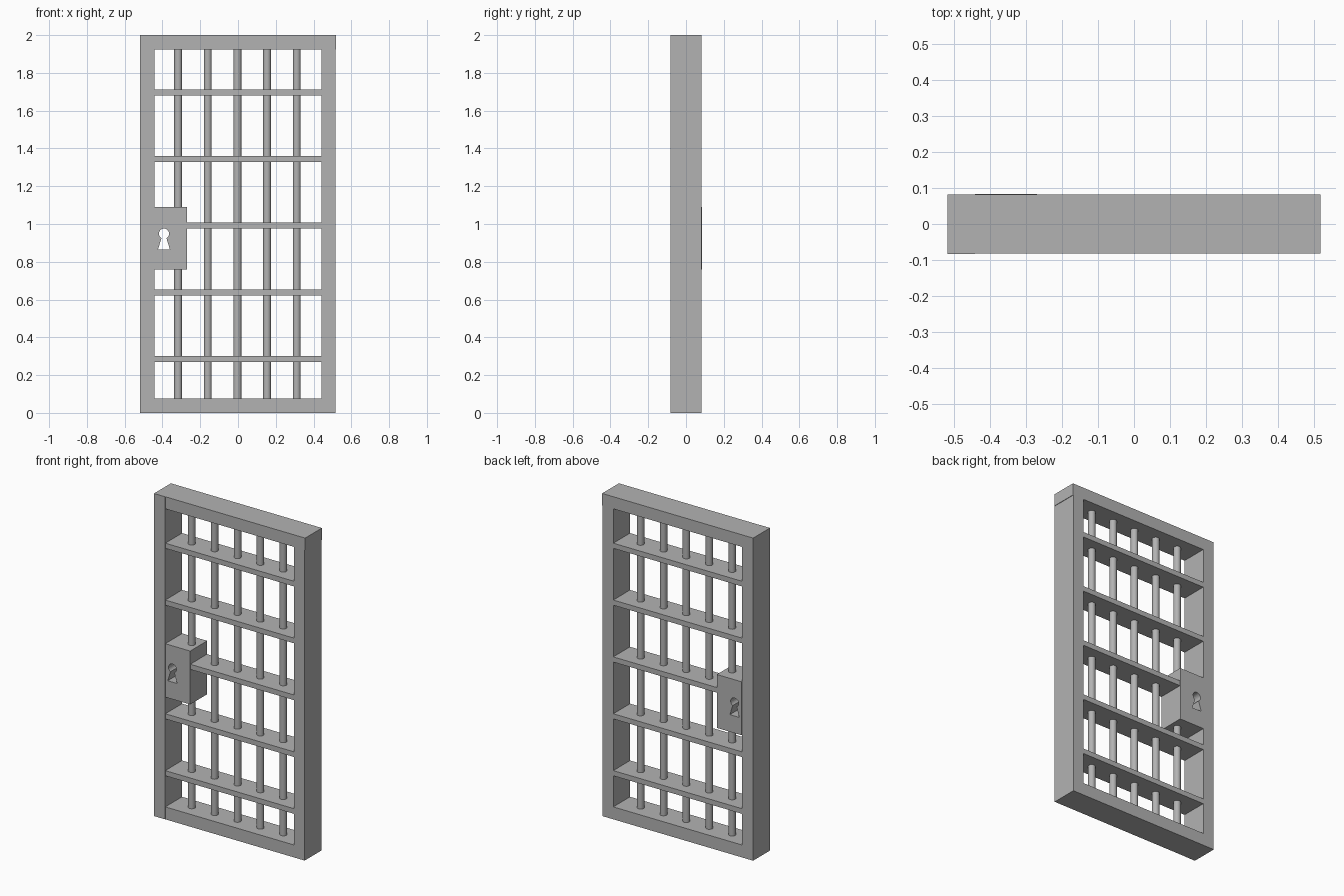
import bpy, bmesh, math

if "Cube" in bpy.data.objects:
    bpy.data.objects.remove(bpy.data.objects["Cube"])

steel = bpy.data.materials.new("grey steel")
steel.diffuse_color = (0.45, 0.45, 0.45, 1)
steel.use_nodes = True
steel.node_tree.nodes["Principled BSDF"].inputs["Base Color"].default_value = steel.diffuse_color


def add_object(name, bm):
    mesh = bpy.data.meshes.new(name)
    bmesh.ops.recalc_face_normals(bm, faces=bm.faces)
    bm.to_mesh(mesh)
    bm.free()
    mesh.materials.append(steel)
    obj = bpy.data.objects.new(name, mesh)
    bpy.context.collection.objects.link(obj)
    return obj


def box(name, x0, x1, y0, y1, z0, z1):
    bm = bmesh.new()
    bmesh.ops.create_cube(bm, size=1)
    for v in bm.verts:
        v.co.x = x1 if v.co.x > 0 else x0
        v.co.y = y1 if v.co.y > 0 else y0
        v.co.z = z1 if v.co.z > 0 else z0
    return add_object(name, bm)


W, IN, D = 0.518, 0.441, 0.082     # outer half width, opening half width, half depth
LOW, HIGH = 0.077, 1.925           # opening bottom and top

# Outer frame: left stile stands slightly proud, top rail caps the right stile
box("left_stile", -W, -IN, -D - 0.001, D, 0, 2)
box("right_stile", IN, W - 0.003, -D, D, 0, HIGH)
box("top_rail", -IN, W, -D, D, HIGH, 2)
box("bottom_rail", -IN, IN, -D, D, 0, LOW)
box("right_stile_foot", IN, W - 0.003, -D, D, 0, LOW)

# Flat cross bars, full depth of the frame; the middle one stops at the lock
for i in range(5):
    z = 0.286 + i * 0.3525
    left = -0.27 if i == 2 else -IN
    box(f"cross_bar_{i + 1}", left, IN, -D, D, z - 0.016, z + 0.016)

# Round upright bars
for i in range(5):
    bpy.ops.mesh.primitive_cylinder_add(
        vertices=32, radius=0.021, depth=HIGH - LOW,
        location=(-0.317 + i * 0.157, 0, (HIGH + LOW) / 2))
    bar = bpy.context.object
    bar.name = f"upright_bar_{i + 1}"
    bar.data.materials.append(steel)
    bpy.ops.object.shade_smooth_by_angle(angle=math.radians(40))

# Lock case
lock = box("lock_case", -IN, -0.27, -D - 0.0005, D + 0.002, 0.758, 1.089)

# Keyhole cutter: round head with a flared slot below, cut right through
cx, cz, r = -0.392, 0.949, 0.027
start = math.radians(-61)
profile = [(cx + r * math.cos(start + t * math.radians(302) / 20),
            cz + r * math.sin(start + t * math.radians(302) / 20)) for t in range(21)]
profile += [(cx - 0.032, 0.864), (cx + 0.032, 0.864)]
bm = bmesh.new()
face = bm.faces.new([bm.verts.new((x, -0.15, z)) for x, z in profile])
ext = bmesh.ops.extrude_face_region(bm, geom=[face], use_keep_orig=True)
for v in [g for g in ext["geom"] if isinstance(g, bmesh.types.BMVert)]:
    v.co.y = 0.15
cutter = add_object("keyhole_cutter", bm)
cutter.hide_render = True
cutter.hide_viewport = True

cut = lock.modifiers.new("keyhole", 'BOOLEAN')
cut.operation = 'DIFFERENCE'
cut.solver = 'EXACT'
cut.object = cutter
